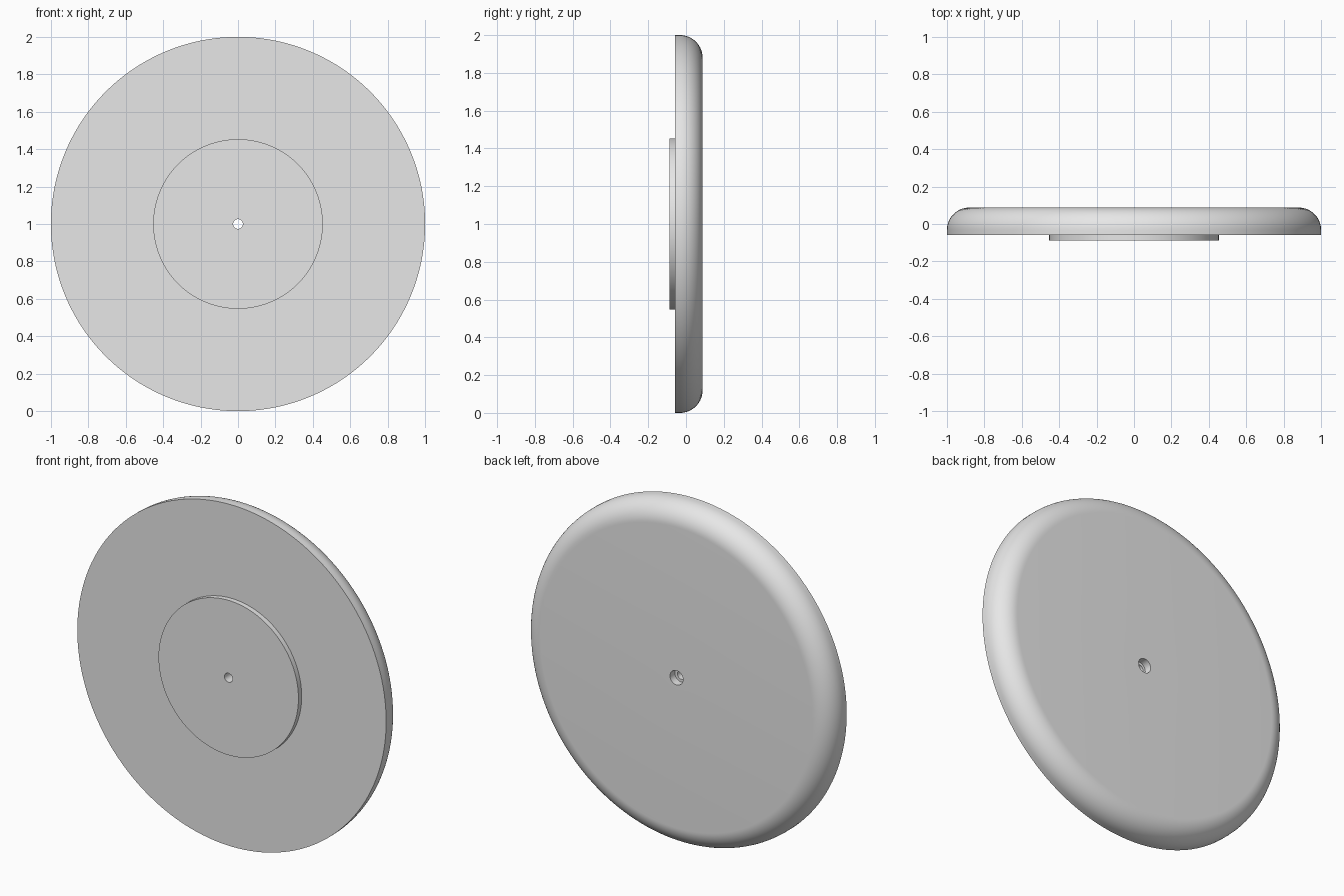
import bpy, bmesh
from math import sin, cos, pi, radians

cube = bpy.data.objects.get("Cube")
if cube:
    bpy.data.objects.remove(cube, do_unlink=True)

SEGMENTS = 160
RADIUS, ROUND = 1.0, 0.12          # disc rim and its rounded back edge
HUB_RADIUS = 0.453
BORE, COUNTERBORE = 0.026, 0.042   # stepped centre hole
HUB_Y, FACE_Y, BACK_Y = -0.088, -0.058, 0.088
STEP_Y = 0.043

grey = bpy.data.materials.new("plain grey")
grey.use_nodes = True
colour = (0.8, 0.8, 0.8, 1)
grey.diffuse_color = colour
grey.node_tree.nodes["Principled BSDF"].inputs["Base Color"].default_value = colour

# Closed profile as (radius, y): hub, flat face, rim, rounded edge, stepped hole
profile = [(BORE, HUB_Y), (HUB_RADIUS, HUB_Y), (HUB_RADIUS, FACE_Y), (RADIUS, FACE_Y)]
steps = 16
for i in range(steps + 1):
    a = i / steps * pi / 2
    profile.append((RADIUS - ROUND + ROUND * cos(a), BACK_Y - ROUND + ROUND * sin(a)))
profile += [(COUNTERBORE, BACK_Y), (COUNTERBORE, STEP_Y), (BORE, STEP_Y)]

# Spin the profile about the y axis
bm = bmesh.new()
rings = []
for s in range(SEGMENTS):
    t = 2 * pi * s / SEGMENTS
    rings.append([bm.verts.new((r * cos(t), y, RADIUS + r * sin(t))) for r, y in profile])
for s in range(SEGMENTS):
    a, b = rings[s], rings[(s + 1) % SEGMENTS]
    for j in range(len(profile)):
        k = (j + 1) % len(profile)
        bm.faces.new((a[j], a[k], b[k], b[j]))
bmesh.ops.recalc_face_normals(bm, faces=bm.faces)
mesh = bpy.data.meshes.new("disc_with_hub")
bm.to_mesh(mesh)
bm.free()
mesh.materials.append(grey)

disc = bpy.data.objects.new("disc_with_hub", mesh)
bpy.context.collection.objects.link(disc)
bpy.ops.object.select_all(action="DESELECT")
disc.select_set(True)
bpy.context.view_layer.objects.active = disc
bpy.ops.object.shade_smooth_by_angle(angle=radians(30))
